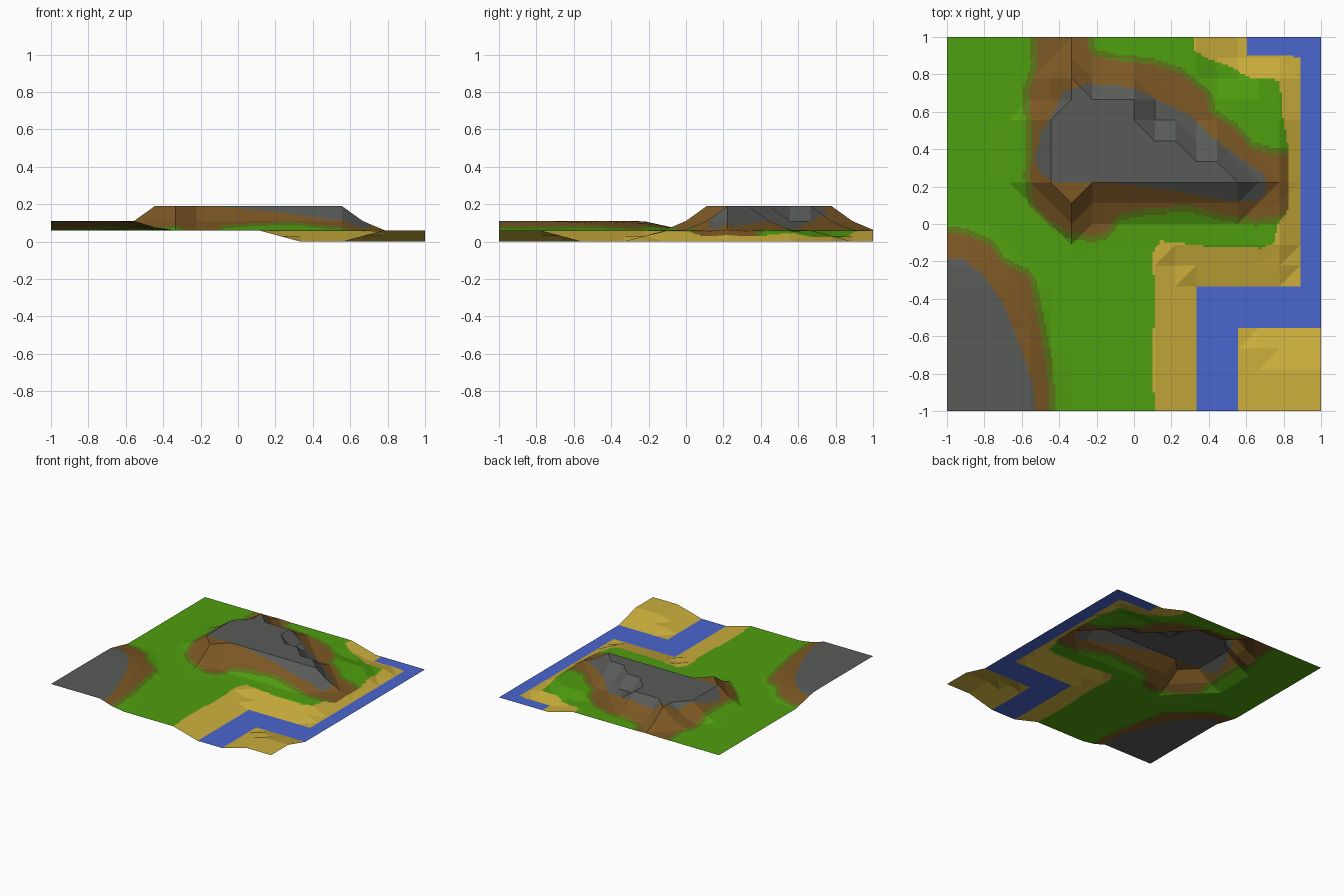
import bpy

if "Cube" in bpy.data.objects:
    bpy.data.objects.remove(bpy.data.objects["Cube"])

N, SUB = 18, 9            # coarse terrain cells per side, fine squares per cell
M = N * SUB


def material(name, rgb):
    lin = [((c / 255 + .055) / 1.055) ** 2.4 if c > 10 else c / 255 / 12.92 for c in rgb]
    m = bpy.data.materials.new(name)
    m.diffuse_color = (*lin, 1)
    m.use_nodes = True
    m.node_tree.nodes["Principled BSDF"].inputs["Base Color"].default_value = m.diffuse_color
    return m


MATS = [material("grass green", (79, 158, 15)),
        material("grass edge olive", (92, 118, 24)),
        material("earth brown", (124, 88, 36)),
        material("rock grey", (89, 91, 88)),
        material("sand yellow", (204, 175, 60)),
        material("water blue", (74, 102, 206))]
GRASS, EDGE, EARTH, ROCK, SAND, WATER = range(6)

# Painted region outlines seen from above
MESA_ROCK = [(-.53, .34), (-.5, .48), (-.44, .58), (-.37, .71), (-.25, .75), (0, .73),
             (.1, .68), (.3, .58), (.45, .44), (.6, .33), (.7, .26), (.71, .18),
             (.66, .12), (.5, .12), (.2, .18), (-.1, .22), (-.42, .22), (-.5, .27)]
MESA_EARTH = [(-.55, 1.1), (-.53, .85), (-.58, .7), (-.56, .5), (-.57, .25), (-.55, .1),
              (-.47, .02), (-.35, -.06), (-.22, -.08), (-.14, -.06), (-.08, .04),
              (.1, .07), (.3, .08), (.5, .03), (.65, .01), (.75, .02), (.85, .06),
              (.85, .38), (.75, .39), (.63, .42), (.55, .52), (.42, .6), (.4, .7),
              (.25, .82), (.1, .87), (-.1, .89), (-.22, .92), (-.25, 1.1)]
HILL_ROCK = [(-1.1, -.18), (-.92, -.18), (-.8, -.28), (-.7, -.42), (-.62, -.62),
             (-.54, -.85), (-.52, -1.1), (-1.1, -1.1)]
HILL_EARTH = [(-1.1, -.01), (-.9, -.04), (-.76, -.1), (-.7, -.19), (-.55, -.27),
              (-.52, -.4), (-.48, -.6), (-.45, -.75), (-.43, -1.1), (-1.1, -1.1)]
BEACH = [(.33, 1.1), (.32, .93), (.4, .88), (.52, .84), (.62, .78), (.78, .77),
         (.79, .6), (.83, .39), (.83, .08), (.77, 0), (.75, -.1), (.68, -.13),
         (.4, -.12), (.14, -.09), (.1, -.15), (.11, -.4), (.1, -.7), (.11, -1.1),
         (1.1, -1.1), (1.1, 1.1)]
RIVER = [(1.1, 1.1), (.6, 1.1), (.61, .9), (.82, .9), (.885, .89), (.885, -.33),
         (.333, -.33), (.333, -1.1), (.56, -1.1), (.56, -.555), (1.1, -.555)]


def inside(poly, x, y):
    hit = False
    x0, y0 = poly[-1]
    for x1, y1 in poly:
        if (y0 > y) != (y1 > y) and x < (x1 - x0) * (y - y0) / (y1 - y0) + x0:
            hit = not hit
        x0, y0 = x1, y1
    return hit


def colour(x, y):
    if inside(BEACH, x, y):
        return WATER if inside(RIVER, x, y) else SAND
    if inside(MESA_ROCK, x, y) or inside(HILL_ROCK, x, y):
        return ROCK
    d = .018
    hits = sum(inside(MESA_EARTH, x + a, y + b) or inside(HILL_EARTH, x + a, y + b)
               for a, b in ((d, 0), (-d, 0), (0, d), (0, -d)))
    return GRASS if hits == 0 else EARTH if hits == 4 else EDGE


# Coarse grid nodes: flat mesa top, given as column -> (lowest row, highest row)
TOP = {5: (11, 14), 6: (10, 16), 7: (11, 15), 8: (11, 15), 9: (11, 15), 10: (11, 13),
       11: (11, 13), 12: (11, 12), 13: (11, 12), 14: (11, 11)}
mesa = {(i, j) for i, (a, b) in TOP.items() for j in range(a, b + 1)}

# Coarse grid nodes on the water level
water = {(i, j) for i in range(N + 1) for j in range(N + 1)
         if (i >= 17 and j >= 4) or (i >= 14 and j >= 17)
         or (12 <= i and 4 <= j <= 6) or (12 <= i <= 14 and j <= 6)}


def node_height(i, j):
    if (i, j) in water:
        return 0
    x, y = -1 + 2 * i / N, -1 + 2 * j / N
    # beach slope
    shore = min(max(abs(i - a), abs(j - b)) for a, b in water)
    z = .03 if shore == 1 else .06
    if i == 16 and 8 <= j <= 14:
        z = .055
    # mesa steps
    step = min(abs(i - a) + abs(j - b) for a, b in mesa)
    z = max(z, (.19, .11, .063)[step] if step < 3 else 0)
    # corner hill
    r = (((x + 1) / .6) ** 2.5 + ((y + 1) / 1.0) ** 2.5) ** .4
    return max(z, .06 + .05 * min(1, (1 - r) / .23)) if r < 1 else z


H = [[node_height(i, j) for j in range(N + 1)] for i in range(N + 1)]


def falls_right(i, j):
    """True when the cell is folded from its upper left to its lower right."""
    return abs(H[i][j + 1] - H[i + 1][j]) < abs(H[i][j] - H[i + 1][j + 1]) - 1e-6


def height(p, q):
    i, j = min(p // SUB, N - 1), min(q // SUB, N - 1)
    u, v = p / SUB - i, q / SUB - j
    a, b, c, d = H[i][j], H[i + 1][j], H[i + 1][j + 1], H[i][j + 1]
    if falls_right(i, j):
        if u + v <= 1:
            return a + u * (b - a) + v * (d - a)
        return c + (1 - u) * (d - c) + (1 - v) * (b - c)
    if u >= v:
        return a + u * (b - a) + v * (c - b)
    return a + v * (d - a) + u * (c - d)


# Terrain sheet, finely divided so the painted borders stay crisp
verts = [(-1 + 2 * p / M, -1 + 2 * q / M, height(p, q))
         for p in range(M + 1) for q in range(M + 1)]
faces, paint = [], []
for p in range(M):
    for q in range(M):
        a = p * (M + 1) + q
        b, c, d = a + M + 1, a + M + 2, a + 1
        faces += [(a, b, d), (b, c, d)] if falls_right(p // SUB, q // SUB) else [(a, b, c), (a, c, d)]
        paint += [colour(-1 + (2 * p + 1) / M, -1 + (2 * q + 1) / M)] * 2

mesh = bpy.data.meshes.new("terrain")
mesh.from_pydata(verts, [], faces)
for m in MATS:
    mesh.materials.append(m)
mesh.polygons.foreach_set("material_index", paint)
mesh.update()
bpy.context.collection.objects.link(bpy.data.objects.new("terrain", mesh))
